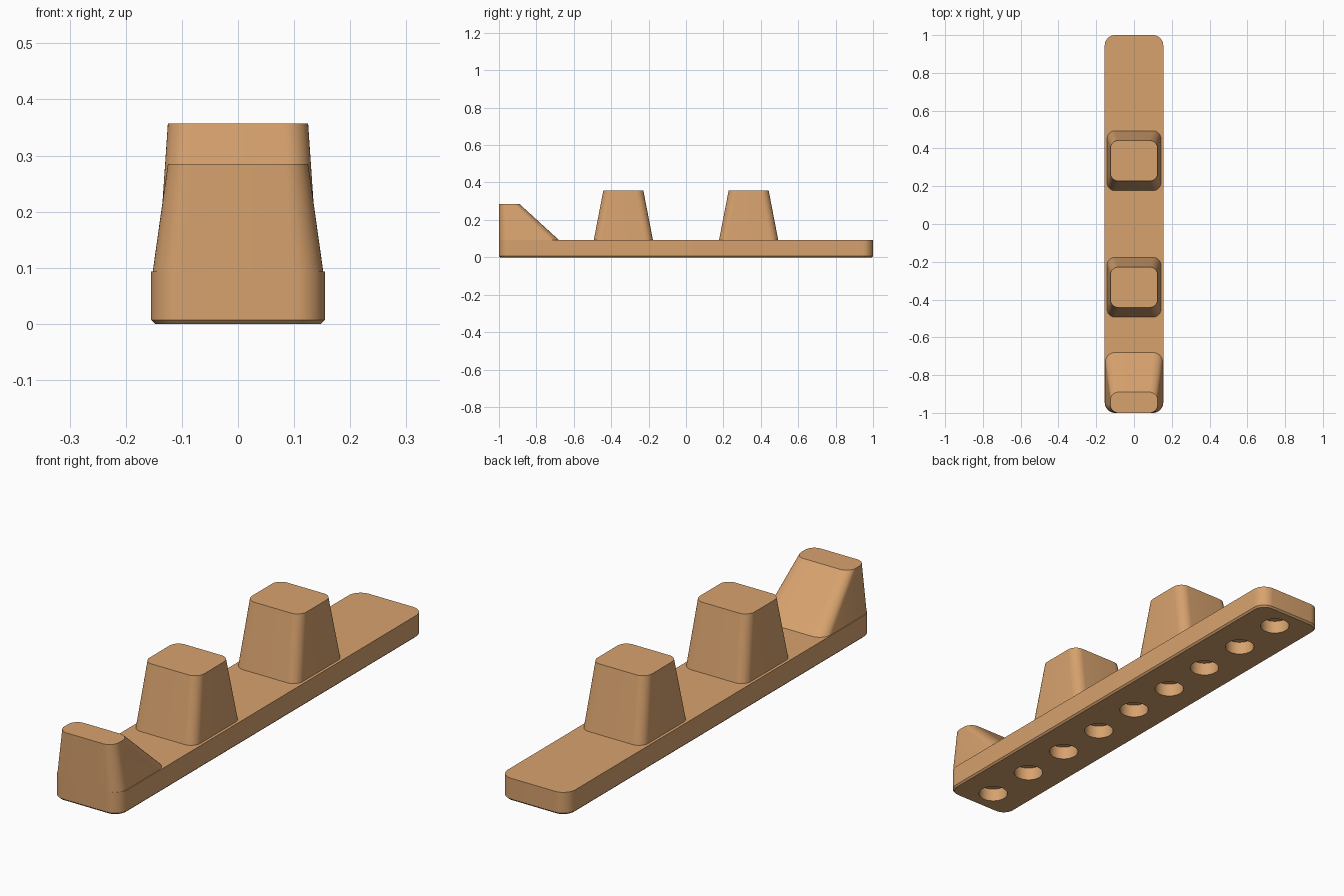
import bpy, bmesh, math

if "Cube" in bpy.data.objects:
    bpy.data.objects.remove(bpy.data.objects["Cube"])

tan = bpy.data.materials.new("warm_tan")
tan.diffuse_color = (0.68, 0.36, 0.155, 1)
tan.use_nodes = True
tan.node_tree.nodes["Principled BSDF"].inputs["Base Color"].default_value = tan.diffuse_color
PITCH = 0.2233


def rounded_rect(hx, y0, y1, r, z, steps=10):
    """Rounded rectangle outline, counter-clockwise seen from above."""
    pts = []
    corners = [(hx - r, y1 - r), (-hx + r, y1 - r), (-hx + r, y0 + r), (hx - r, y0 + r)]
    for i, (cx, cy) in enumerate(corners):
        for k in range(steps + 1):
            a = math.pi / 2 * (i + k / steps)
            pts.append((cx + r * math.cos(a), cy + r * math.sin(a), z))
    return pts


def loft(name, rings):
    """Solid skinned through outlines stacked from bottom to top."""
    bm = bmesh.new()
    loops = [[bm.verts.new(p) for p in ring] for ring in rings]
    n = len(loops[0])
    bm.faces.new(loops[0][::-1])
    bm.faces.new(loops[-1])
    for lo, hi in zip(loops, loops[1:]):
        for i in range(n):
            j = (i + 1) % n
            bm.faces.new((lo[i], lo[j], hi[j], hi[i]))
    mesh = bpy.data.meshes.new(name)
    bm.to_mesh(mesh)
    bm.free()
    mesh.materials.append(tan)
    obj = bpy.data.objects.new(name, mesh)
    bpy.context.collection.objects.link(obj)
    return obj


def smooth(obj):
    bpy.ops.object.select_all(action='DESELECT')
    obj.select_set(True)
    bpy.context.view_layer.objects.active = obj
    bpy.ops.object.shade_smooth_by_angle(angle=math.radians(30))


# Base bar with a small chamfer around the underside
base = loft("base_bar", [
    rounded_rect(0.148, -0.993, 0.993, 0.048, 0),
    rounded_rect(0.155, -1, 1, 0.055, 0.007),
    rounded_rect(0.155, -1, 1, 0.055, 0.093)])

# Row of nine blind round sockets in the underside
bm = bmesh.new()
for i in range(-4, 5):
    made = bmesh.ops.create_cone(bm, cap_ends=True, segments=40, radius1=0.058,
                                 radius2=0.058, depth=0.11)
    bmesh.ops.translate(bm, verts=made["verts"], vec=(0, i * PITCH, 0))
mesh = bpy.data.meshes.new("socket_cutter")
bm.to_mesh(mesh)
bm.free()
mesh.materials.append(tan)
cutter = bpy.data.objects.new("socket_cutter", mesh)
bpy.context.collection.objects.link(cutter)
cutter.hide_render = True
cut = base.modifiers.new("sockets", 'BOOLEAN')
cut.operation = 'DIFFERENCE'
cut.solver = 'EXACT'
cut.object = cutter
bpy.context.view_layer.objects.active = base
bpy.ops.object.modifier_apply(modifier=cut.name)
bpy.data.objects.remove(cutter)
smooth(base)

# Two tapered blocks
for name, y in (("front_block", -1.5 * PITCH), ("rear_block", 1.5 * PITCH)):
    smooth(loft(name, [
        rounded_rect(0.143, y - 0.158, y + 0.158, 0.042, 0.093),
        rounded_rect(0.125, y - 0.107, y + 0.107, 0.042, 0.357)]))

# End stop: upright front face, sloping back
smooth(loft("end_stop", [
    rounded_rect(0.152, -1, -0.68, 0.052, 0.093),
    rounded_rect(0.125, -1, -0.89, 0.042, 0.285)]))
